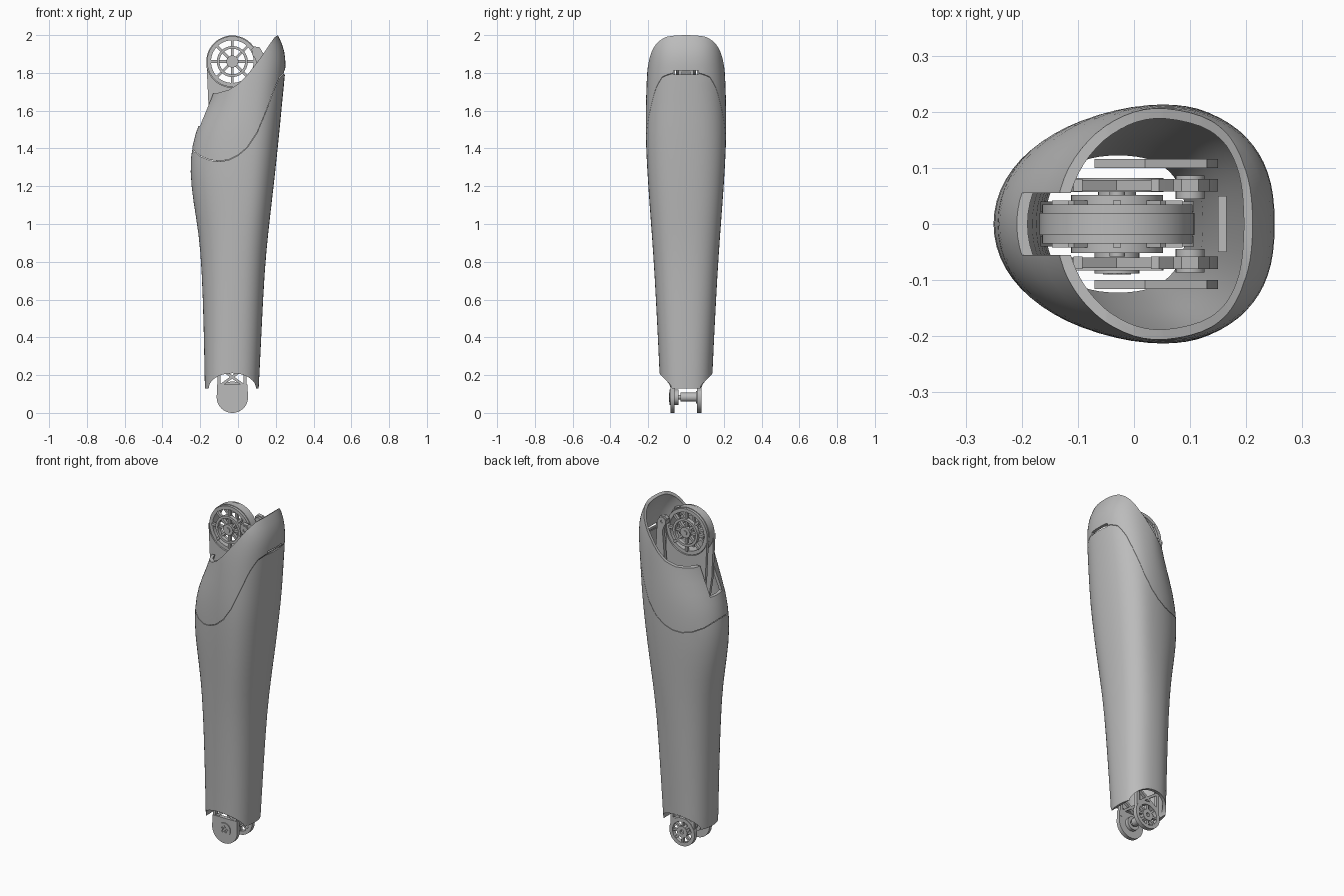
import bpy, bmesh, math
from math import cos, sin, pi, radians

old = bpy.data.objects.get("Cube")
if old:
    bpy.data.objects.remove(old, do_unlink=True)

grey = bpy.data.materials.new("plain grey")
grey.use_nodes = True
grey.diffuse_color = (0.5, 0.5, 0.5, 1)
grey.node_tree.nodes["Principled BSDF"].inputs["Base Color"].default_value = (0.5, 0.5, 0.5, 1)
parts = []


def finish(name, bm, keep=True, recalc=True):
    if recalc:
        bmesh.ops.recalc_face_normals(bm, faces=bm.faces)
    mesh = bpy.data.meshes.new(name)
    bm.to_mesh(mesh)
    bm.free()
    mesh.materials.append(grey)
    ob = bpy.data.objects.new(name, mesh)
    bpy.context.collection.objects.link(ob)
    if keep:
        parts.append(ob)
    else:
        ob.hide_render = True
    return ob


def prism(name, pts, y0, y1, keep=True):
    """Side outline (x, z) extruded from y0 to y1."""
    bm = bmesh.new()
    face = bm.faces.new([bm.verts.new((x, y0, z)) for x, z in pts])
    new = bmesh.ops.extrude_face_region(bm, geom=[face])["geom"]
    moved = [v for v in new if isinstance(v, bmesh.types.BMVert)]
    bmesh.ops.translate(bm, verts=moved, vec=(0, y1 - y0, 0))
    return finish(name, bm, keep)


def block(name, x0, x1, y0, y1, z0, z1, keep=True):
    return prism(name, [(x0, z0), (x1, z0), (x1, z1), (x0, z1)], y0, y1, keep)


def bar(name, p, q, w, y0, y1):
    dx, dz = q[0] - p[0], q[1] - p[1]
    k = w / 2 / math.hypot(dx, dz)
    nx, nz = -dz * k, dx * k
    return prism(name, [(p[0] + nx, p[1] + nz), (q[0] + nx, q[1] + nz),
                        (q[0] - nx, q[1] - nz), (p[0] - nx, p[1] - nz)], y0, y1)


def ring(name, c, r_in, r_out, y0, y1, seg=40):
    """Flat ring about the y axis; r_in = 0 gives a disc."""
    if r_in == 0:
        return prism(name, arc(c, r_out, 0, 360 - 360 / seg, seg), y0, y1)
    bm = bmesh.new()
    loops = [[bm.verts.new((c[0] + r * cos(a), y, c[1] + r * sin(a)))
              for r, y in ((r_in, y0), (r_out, y0), (r_out, y1), (r_in, y1))]
             for a in (2 * pi * i / seg for i in range(seg))]
    for i in range(seg):
        a, b = loops[i - 1], loops[i]
        for j in range(4):
            bm.faces.new((a[j - 1], a[j], b[j], b[j - 1]))
    return finish(name, bm)


def arc(c, r, a0, a1, n, rz=None):
    angles = [radians(a0 + (a1 - a0) * i / (n - 1)) for i in range(n)]
    return [(c[0] + r * cos(a), c[1] + (rz or r) * sin(a)) for a in angles]


def spokes(name, c, r0, r1, w, y0, y1, count):
    for i in range(count):
        a = 2 * pi * i / count
        u, v = cos(a), sin(a)
        bar(name, (c[0] + r0 * u, c[1] + r0 * v), (c[0] + r1 * u, c[1] + r1 * v), w, y0, y1)


def bake(ob):
    bpy.context.view_layer.update()
    ob.data = bpy.data.meshes.new_from_object(
        ob.evaluated_get(bpy.context.evaluated_depsgraph_get()))
    ob.modifiers.clear()


def cut(ob, cutter, mode="DIFFERENCE"):
    mod = ob.modifiers.new("cut", "BOOLEAN")
    mod.operation, mod.solver, mod.object = mode, "EXACT", cutter
    bake(ob)


# Shell stations: height, rear x, front x, half width, x of widest point
stations = [
    (.13, -.176, .110, .138, -.03), (.22, -.178, .115, .141, -.03),
    (.45, -.182, .126, .152, -.02), (.75, -.192, .141, .168, -.01),
    (.95, -.208, .160, .182, .01), (1.12, -.239, .180, .195, .03),
    (1.28, -.257, .198, .206, .04), (1.42, -.246, .213, .213, .05),
    (1.54, -.207, .225, .215, .05), (1.68, -.138, .238, .212, .05),
    (1.8, -.11, .251, .208, .05), (1.88, -.1, .254, .2, .05),
    (1.95, -.1, .238, .192, .05), (2.02, -.1, .202, .17, .05)]


def shell(name):
    seg = 32
    bm = bmesh.new()
    rows = []
    for z, x0, x1, w, xc in stations:
        row = []
        for i in range(seg):
            a = 2 * pi * i / seg
            c, s = cos(a), sin(a)
            n = 2.45 if c > 0 else 2.4 - .4 * min(1, z / 1.4)
            half = x1 - xc if c > 0 else xc - x0
            row.append(bm.verts.new((xc + half * math.copysign(abs(c) ** (2 / n), c),
                                     w * math.copysign(abs(s) ** (2 / n), s), z)))
        rows.append(row)
    for a, b in zip(rows, rows[1:]):
        for i in range(seg):
            bm.faces.new((a[i - 1], a[i], b[i], b[i - 1]))
    ob = finish(name, bm, recalc=False)
    ob.modifiers.new("round", "SUBSURF").levels = 1
    wall = ob.modifiers.new("wall", "SOLIDIFY")
    wall.thickness, wall.offset = .018, -1
    bake(ob)
    return ob


# Shin shell and knee cover, split along a curved seam
seam = [(-.5, 1.55), (-.25, 1.4), (-.2, 1.358), (-.15, 1.337), (-.1, 1.33), (-.05, 1.338),
        (0, 1.362), (.05, 1.405), (.1, 1.48), (.15, 1.6), (.19, 1.71), (.22, 1.775), (.25, 1.803), (.5, 1.81)]
top = [(.5, 2.4), (-.5, 2.4)]
above = prism("seam_cutter", seam + top, -.5, .5, False)
above_gap = prism("seam_gap_cutter", [(x, z + .003) for x, z in seam] + top, -.5, .5, False)
opening = prism("opening_cutter", [
    (-.5, 1.685), (-.12, 1.69), (-.05, 1.71), (0, 1.74), (.05, 1.79), (.12, 1.88),
    (.17, 1.955), (.195, 1.99), (.212, 2.0), (.5, 2.0)] + top, -.5, .5, False)
notch = block("notch_cutter", -.5, -.04, -.055, .055, 1.52, 2.4, False)
slit = block("slit_cutter", .2, .4, -.065, .065, 1.792, 1.812, False)
arch = prism("arch_cutter", [(.095, .05)] + arc((-.03, .13), .125, 0, 180, 25, .08)
             + [(-.155, .05)], -.5, .5, False)

shin = shell("shin_shell")
for cutter in (above, arch, slit):
    cut(shin, cutter)
cover = shell("knee_cover")
cut(cover, above_gap, "INTERSECT")
for cutter in (opening, notch, slit):
    cut(cover, cutter)
for cutter in (above, above_gap, opening, notch, slit, arch):
    bpy.data.objects.remove(cutter, do_unlink=True)

# Knee wheel
knee = (-.03, 1.86)
ring("knee_wheel_rim", knee, .113, .134, -.035, .035, 48)
ring("knee_wheel_band", knee, .12, .138, -.02, .02, 48)
for s in (-1, 1):
    y0, y1 = sorted((s * .03, s * .052))
    ring("knee_inner_ring", knee, .068, .082, y0, y1)
    ring("knee_hub", knee, .012, .032, y0, y1, 24)
    spokes("knee_spoke", knee, .028, .116, .014, y0 * .8, y1 * .8, 8)
ring("knee_axle", knee, 0, .014, -.058, .058, 16)

# Carrier below the wheel, and the lug arms beside it
carrier = arc(knee, .137, 180, 360, 25) + [(.1, 1.6), (.05, 1.3), (-.11, 1.3), (-.155, 1.6)]
for s in (-1, 1):
    def side(a, b):
        return sorted((s * a, s * b))
    prism("knee_carrier", carrier, *side(.022, .04))
    prism("lug_arm", [(.07, 1.925), (.085, 1.94), (.115, 1.935), (.135, 1.9), (.15, 1.6),
                      (.12, 1.25), (.03, 1.25), (.08, 1.6), (.1, 1.85)], *side(.058, .08))
    ring("lug_boss", (.1, 1.905), .008, .026, *side(.045, .086), 20)
    prism("side_bracket", [(-.07, 1.2), (.1, 1.2), (.15, 1.5), (.13, 1.62), (.02, 1.66),
                           (-.07, 1.6)], *side(.1, .116))
    # Long frame rails running from knee to ankle
    for x in (-.1, .038):
        bar("frame_rail", (x, .11), (x, 1.35), .016, *side(.058, .08))
    for i in range(6):
        z = .14 + i * .2
        bar("frame_brace", (-.1, z), (.038, z + .1), .014, *side(.06, .078))
        bar("frame_brace", (.038, z), (-.1, z + .1), .014, *side(.06, .078))
block("bracket_web", .15, .165, -.05, .05, 1.3, 1.74)

# Ankle: solid cheek on one side, spoked cheek on the other
ankle = (-.03, .083)
prism("ankle_cheek", arc(ankle, .083, 180, 360, 25) + [(.05, .15), (-.11, .15)], -.083, -.06)
ring("ankle_boss", ankle, .02, .04, -.088, -.04, 24)
for x, z in ((0, .016), (0, -.016), (.016, 0), (-.016, 0)):
    ring("ankle_bolt", (ankle[0] + x, ankle[1] + z), 0, .009, -.09, -.05, 4)
ring("ankle_wheel_rim", ankle, .062, .083, .057, .082)
ring("ankle_wheel_hub", ankle, .012, .034, .052, .082, 24)
spokes("ankle_spoke", ankle, .028, .066, .012, .06, .078, 8)
ring("ankle_axle", ankle, 0, .024, -.03, .06, 24)
ring("ankle_pin", ankle, 0, .012, -.07, .07, 16)

# Smooth shading with crisp edges
bpy.ops.object.select_all(action="DESELECT")
for ob in parts:
    ob.select_set(True)
bpy.context.view_layer.objects.active = shin
bpy.ops.object.shade_smooth_by_angle(angle=radians(30))
